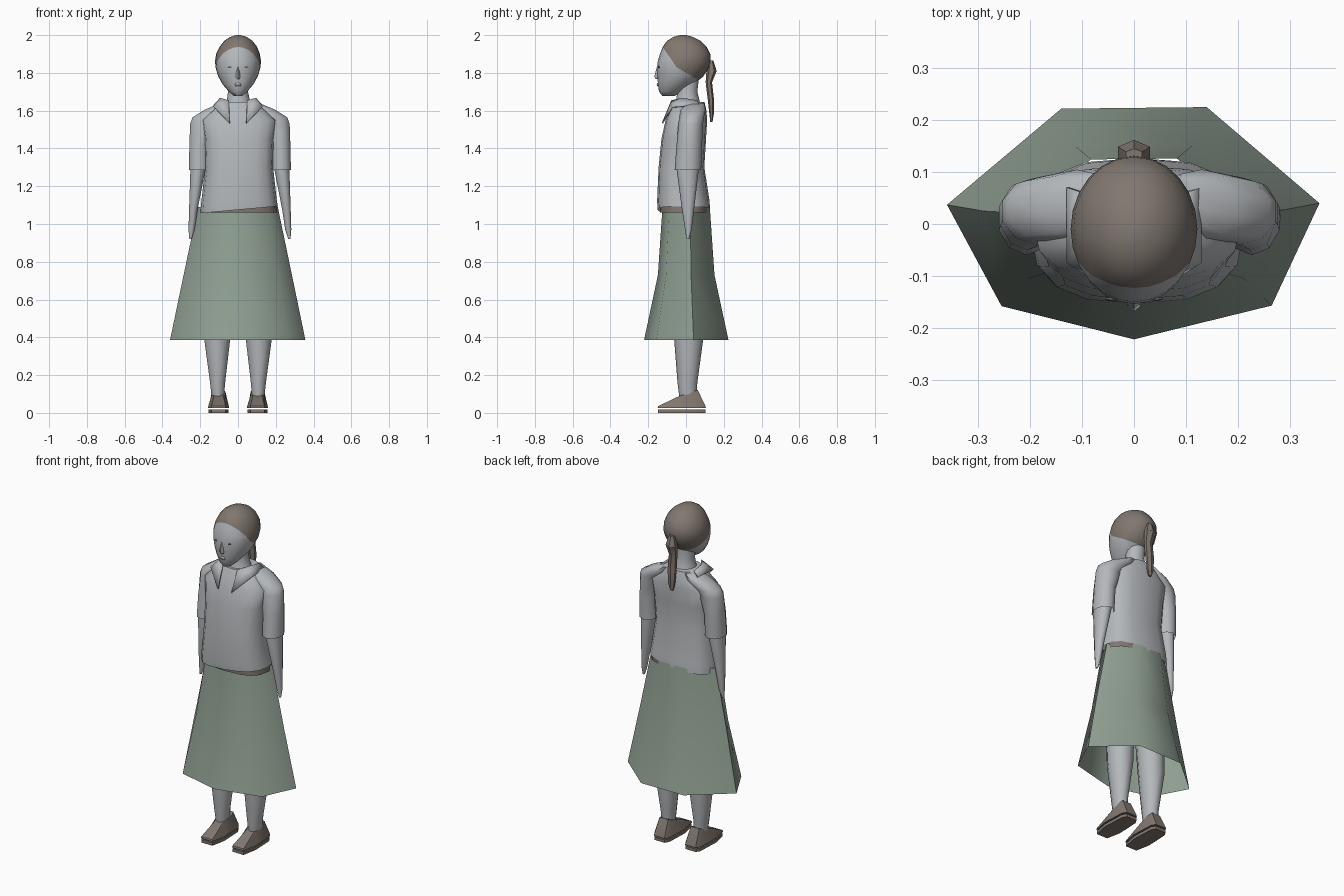
import bpy, bmesh, math
from mathutils import Vector

if "Cube" in bpy.data.objects:
    bpy.data.objects.remove(bpy.data.objects["Cube"])


def material(name, rgb):
    m = bpy.data.materials.new(name)
    m.diffuse_color = (*rgb, 1)
    m.use_nodes = True
    m.node_tree.nodes["Principled BSDF"].inputs["Base Color"].default_value = m.diffuse_color
    return m


PALE = material("pale_grey", (0.46, 0.48, 0.50))
GREEN = material("sage_green", (0.28, 0.35, 0.29))
BROWN = material("warm_brown", (0.22, 0.185, 0.16))
DARK = material("dark_grey", (0.10, 0.10, 0.11))


def finish(name, bm, mats, angle=50):
    bmesh.ops.recalc_face_normals(bm, faces=bm.faces)
    me = bpy.data.meshes.new(name)
    bm.to_mesh(me)
    bm.free()
    ob = bpy.data.objects.new(name, me)
    bpy.context.collection.objects.link(ob)
    for m in mats:
        me.materials.append(m)
    bpy.ops.object.select_all(action='DESELECT')
    ob.select_set(True)
    bpy.context.view_layer.objects.active = ob
    bpy.ops.object.shade_smooth_by_angle(angle=math.radians(angle))
    return ob


def bridge(rings, caps=(True, True)):
    """Skin a list of equal-length point rings."""
    bm = bmesh.new()
    vs = [[bm.verts.new(p) for p in r] for r in rings]
    n = len(vs[0])
    for a, b in zip(vs, vs[1:]):
        for i in range(n):
            j = (i + 1) % n
            bm.faces.new((a[i], a[j], b[j], b[i]))
    if caps[0]:
        bm.faces.new(vs[0])
    if caps[1]:
        bm.faces.new(vs[-1])
    return bm


def ellipses(rings, n=12, p=1.0):
    """Rings given as (z, centre x, half width, front y, back y)."""
    def sp(v):
        return math.copysign(abs(v) ** p, v)
    out = []
    for z, cx, rx, yf, yb in rings:
        ts = [2 * math.pi * i / n - math.pi / 2 for i in range(n)]
        out.append([(cx + rx * sp(math.cos(t)),
                     (yf + yb) / 2 + (yb - yf) / 2 * sp(math.sin(t)), z) for t in ts])
    return out


# Skirt: open seven-sided bell
hem = [(-.14, .222), (.14, .225), (.357, .04), (.265, -.157),
       (0, -.222), (-.255, -.158), (-.36, .037)]
skirt = bridge([[(x * sx, y * sy, z) for x, y in hem]
                for z, sx, sy in ((.385, 1, 1), (.73, .80, .67), (1.09, .59, .56))],
               (False, False))
finish("skirt", skirt, [GREEN], 60)

# Belt showing under the tilted shirt hem
finish("belt", bridge(ellipses([(1.062, .01, .198, -.138, .118),
                                (1.11, .01, .195, -.138, .118)], 16, .75), (False, True)), [BROWN])

# Shirt body
rings = ellipses([(1.075, .006, .205, -.15, .127), (1.12, .006, .20, -.153, .125),
                  (1.30, .006, .18, -.145, .097), (1.45, .006, .185, -.13, .106),
                  (1.55, .006, .20, -.108, .112), (1.60, .006, .145, -.088, .108),
                  (1.645, .004, .095, -.068, .098)], 16, .75)
rings[0] = [(x, y, z + .09 * x) for x, y, z in rings[0]]
finish("shirt", bridge(rings, (False, True)), [PALE])

# Neck
finish("neck", bridge(ellipses([(1.60, .003, .085, -.07, .085), (1.66, .002, .06, -.052, .07),
                                (1.70, 0, .053, -.045, .06), (1.79, 0, .055, -.045, .07)])), [PALE])

# Arms with short sleeves
for s, side in ((-1, "left"), (1, "right")):
    def arm(rs):
        return ellipses([(z, .01 + s * cx, rx, f, b) for z, cx, rx, f, b in rs], 10)
    finish(side + "_sleeve", bridge(arm([
        (1.285, .217, .056, -.06, .08), (1.42, .214, .056, -.05, .085),
        (1.53, .195, .072, -.04, .09), (1.565, .17, .085, -.035, .095),
        (1.605, .12, .07, -.03, .105), (1.64, .075, .03, 0, .095)]), (False, True)), [PALE])
    finish(side + "_arm", bridge(arm([
        (.92, .262, .006, .002, .016), (.97, .256, .017, -.005, .03),
        (1.08, .246, .024, -.022, .043), (1.29, .222, .042, -.05, .068),
        (1.42, .214, .042, -.04, .07)])), [PALE])
    # Collar flap
    inner = [(s * .05, -.078, 1.655), (s * .095, -.02, 1.668), (s * .10, .06, 1.655)]
    outer = [(s * .045, -.128, 1.535), (s * .13, -.075, 1.622), (s * .13, .07, 1.63)]
    bm = bmesh.new()
    a = [bm.verts.new(p) for p in inner]
    b = [bm.verts.new(p) for p in outer]
    for i in range(2):
        bm.faces.new((a[i], a[i + 1], b[i + 1], b[i]))
    flap = finish(side + "_collar", bm, [PALE])
    flap.modifiers.new("thickness", 'SOLIDIFY').thickness = .008

# Head: the hairline is cut by two sloping planes
head = bridge(ellipses([(1.678, 0, .022, -.125, -.06), (1.70, 0, .048, -.143, -.02),
                        (1.74, 0, .082, -.148, .04), (1.78, 0, .104, -.152, .09),
                        (1.82, 0, .117, -.154, .118), (1.86, 0, .122, -.15, .131),
                        (1.90, 0, .116, -.138, .129), (1.94, .002, .098, -.122, .108),
                        (1.97, .002, .074, -.10, .078), (1.99, .002, .044, -.068, .038),
                        (2.0, .002, .012, -.032, 0)], 24))
lines = [((-.125, 1.94), (-.05, 1.83)), ((-.05, 1.83), (.10, 1.74))]
for (y0, z0), (y1, z1) in lines:
    bmesh.ops.bisect_plane(head, geom=head.verts[:] + head.edges[:] + head.faces[:],
                           plane_co=(0, y0, z0), plane_no=Vector((0, z0 - z1, y1 - y0)))
for f in head.faces:
    c = f.calc_center_median()
    f.material_index = int(all(c.z > z0 + (c.y - y0) * (z1 - z0) / (y1 - y0)
                               for (y0, z0), (y1, z1) in lines))
finish("head_and_hair", head, [PALE, BROWN])

# Nose, lips and eyes
finish("nose", bridge(ellipses([(1.768, 0, .012, -.162, -.13), (1.78, 0, .014, -.168, -.13),
                                (1.835, 0, .006, -.153, -.13)], 6)), [PALE])
finish("lips", bridge(ellipses([(1.728, 0, .016, -.15, -.12), (1.737, 0, .022, -.156, -.12),
                                (1.746, 0, .016, -.152, -.12)], 8)), [PALE])
for s, side in ((-1, "left"), (1, "right")):
    finish(side + "_eye", bridge(ellipses([(1.826, s * .043, .008, -.147, -.14),
                                           (1.83, s * .043, .014, -.148, -.14),
                                           (1.834, s * .043, .008, -.147, -.14)], 6)), [DARK])

# Ponytail
finish("ponytail", bridge(ellipses([(1.865, 0, .018, .122, .145), (1.81, 0, .036, .108, .162),
                                    (1.75, 0, .026, .104, .138), (1.66, 0, .028, .115, .148),
                                    (1.58, 0, .022, .124, .147), (1.54, 0, .010, .128, .14)], 6)),
       [BROWN], 30)

# Legs and shoes
for s, side in ((-1, "left"), (1, "right")):
    finish(side + "_leg", bridge(ellipses([
        (.08, s * .107, .034, -.035, .055), (.16, s * .108, .042, -.045, .06),
        (.38, s * .11, .071, -.062, .09), (.60, s * .105, .078, -.075, .09),
        (.85, s * .10, .085, -.08, .095)], 10)), [PALE])
    outline = [(-.038, -.15), (.038, -.15), (.056, -.06), (.05, .08),
               (.035, .105), (-.035, .105), (-.05, .08), (-.056, -.06)]
    top = [(-.025, -.035), (.025, -.035), (.036, -.01), (.036, .04),
           (.028, .062), (-.028, .062), (-.036, .04), (-.036, -.01)]
    cx = s * .103
    upper = [[(cx + x, y, .026) for x, y in outline],
             [(cx + x * .97, y * .98, .036) for x, y in outline],
             [(cx + x, y, .10 + .35 * max(y, -.03)) for x, y in top]]
    finish(side + "_shoe", bridge(upper), [BROWN], 30)
    sole = [[(cx + x * .96, y * .98, z) for x, y in outline] for z in (0, .018)]
    finish(side + "_sole", bridge(sole), [BROWN], 30)
